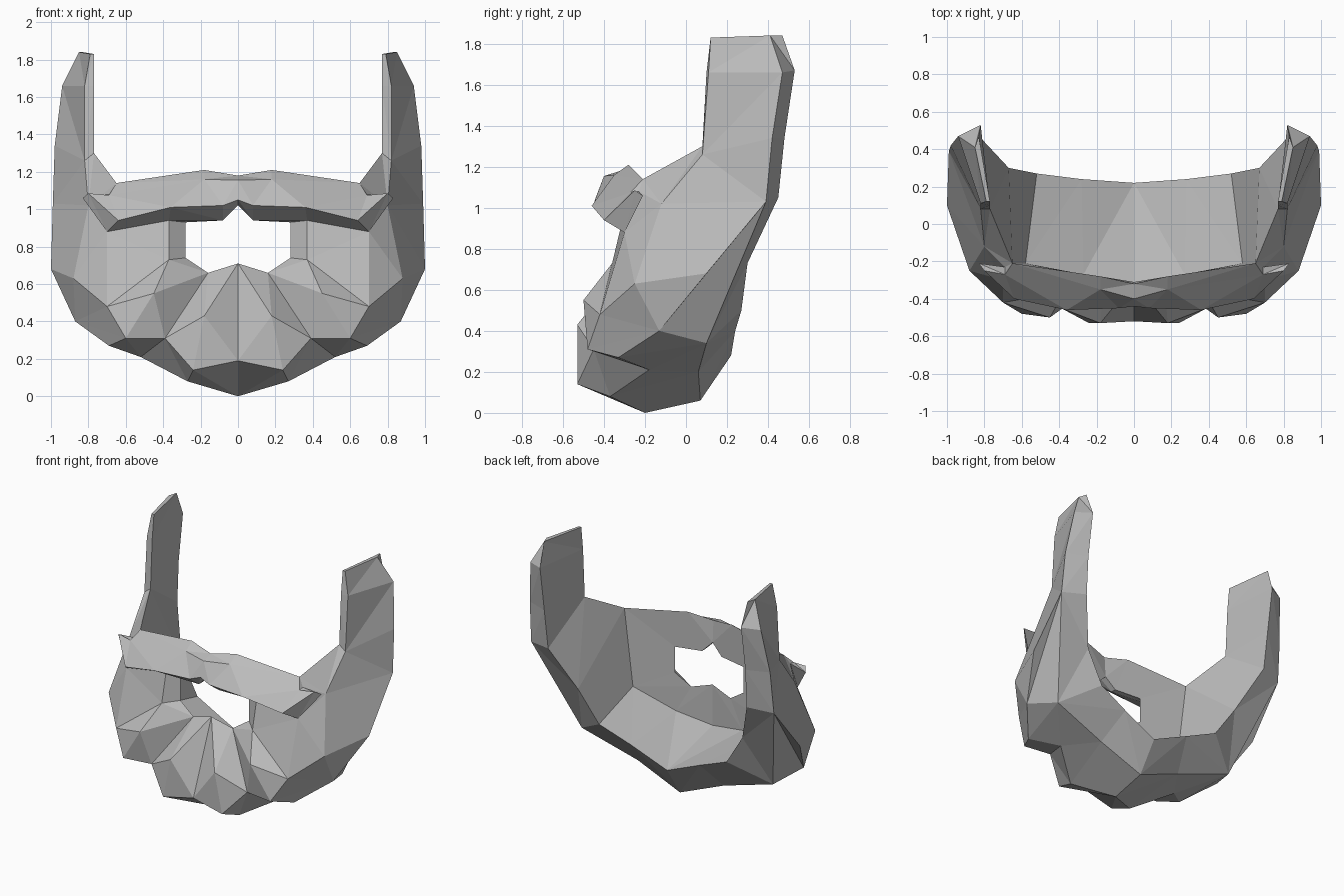
import bpy
import bmesh
from mathutils import Vector

if "Cube" in bpy.data.objects:
    bpy.data.objects.remove(bpy.data.objects["Cube"], do_unlink=True)

hair_grey = bpy.data.materials.new("hair_grey")
hair_grey.use_nodes = True
colour = (0.5, 0.5, 0.5, 1)
hair_grey.diffuse_color = colour
hair_grey.node_tree.nodes["Principled BSDF"].inputs["Base Color"].default_value = colour


def fractions(row):
    """Share of the row's length reached at each of its points."""
    reached = [0.0]
    for start, end in zip(row, row[1:]):
        reached.append(reached[-1] + (Vector(end) - Vector(start)).length)
    return [value / reached[-1] for value in reached]


def face(bm, *points):
    """Add one face, skipping repeated points."""
    unique = list(dict.fromkeys(points))
    if len(unique) > 2:
        bm.faces.new([bm.verts.new(point) for point in unique])


def strip(bm, first, second):
    """Fill between two rows with triangles, keeping pace along both."""
    pace_a, pace_b = fractions(first), fractions(second)
    a = b = 0
    while a < len(first) - 1 or b < len(second) - 1:
        next_a = pace_a[a + 1] if a < len(first) - 1 else 2
        next_b = pace_b[b + 1] if b < len(second) - 1 else 2
        if next_a <= next_b:
            face(bm, first[a], first[a + 1], second[b])
            a += 1
        else:
            face(bm, first[a], second[b + 1], second[b])
            b += 1


def peak(bm, top, ring):
    """Join a raised point to the closed ring around it."""
    for start, end in zip(ring, ring[1:] + ring[:1]):
        face(bm, top, start, end)


def finish(bm, name):
    """Mirror the half across x, weld it and make a flat shaded object."""
    bmesh.ops.remove_doubles(bm, verts=bm.verts[:], dist=0.001)
    geometry = bm.verts[:] + bm.edges[:] + bm.faces[:]
    bmesh.ops.mirror(bm, geom=geometry, axis="X", merge_dist=0.001)
    bmesh.ops.remove_doubles(bm, verts=bm.verts[:], dist=0.001)
    bmesh.ops.recalc_face_normals(bm, faces=bm.faces[:])
    mesh = bpy.data.meshes.new(name)
    bm.to_mesh(mesh)
    bm.free()
    mesh.materials.append(hair_grey)
    part = bpy.data.objects.new(name, mesh)
    bpy.context.collection.objects.link(part)


# Rows of the left half, each running from the sideburn tip to the middle
jaw = [(.85, .41, 1.84), (.94, .47, 1.66), (.98, .42, 1.34), (.99, .39, 1.03),
       (1, .1, .68), (.87, -.13, .4), (.69, -.33, .27), (.52, -.18, .21),
       (.27, -.37, .08), (0, -.2, 0)]
throat = [jaw[3], (.78, .1, .34), (.35, .06, .2), (0, .07, .06)]
back_edge = [(.83, .47, 1.84), (.82, .53, 1.67), (.82, .48, 1.34), (.81, .45, 1.05),
             (.67, .3, .73), (.52, .27, .5), (.28, .24, .4), (0, .22, .28)]
inner = [(.77, .12, 1.83), (.77, .1, 1.66), (.77, .08, 1.3), (.65, -.21, 1.14),
         (.58, -.21, .58), (.27, -.27, .46), (0, -.31, .41)]
cheek = [(.79, .12, 1.83), (.82, .11, 1.66), (.82, .08, 1.26), (.8, -.12, 1.02),
         (.88, -.25, .63), (.7, -.42, .48), (.6, -.48, .31)]

# Rows of the chin tufts and the mouth opening
notch = (.39, -.45, .31)
chin_low = [cheek[6], notch, (.24, -.53, .14), (0, -.52, .19)]
side_tuft, chin_tuft = (.45, -.5, .55), (.18, -.53, .43)
corner = (.37, -.36, .73)
lower_lip = [(.28, -.27, .74), (.16, -.29, .66), (0, -.31, .71)]
upper_lip = [(.7, -.3, .88), (.37, -.31, .94), (.08, -.34, .94), (0, -.36, 1.02)]
upper_lip_in = [(.28, -.27, .93), (.08, -.3, .94), (0, -.31, 1.02)]
top_edge = [inner[3], (.18, -.28, 1.21), (0, -.32, 1.18)]

# Rows of the moustache, which runs out to a short blunt tip
tip, front_tip, tip_root = (.83, -.21, 1.06), (.8, -.25, 1.085), (.69, -.23, 1.08)
brow = [front_tip, (.69, -.27, 1.075), (.18, -.35, 1.16), (0, -.4, 1.155)]
lower_edge = [front_tip, (.64, -.4, .94), (.36, -.46, 1.01), (.08, -.45, 1.02),
              (0, -.44, 1.05)]

beard = bmesh.new()
# Sideburn
face(beard, cheek[0], jaw[0], back_edge[0], inner[0])
strip(beard, cheek[:3], inner[:3])
strip(beard, cheek[:3], jaw[:3])
strip(beard, jaw[:4], back_edge[:4])
strip(beard, back_edge[:3], inner[:3])
# Jaw, throat and inner floor
strip(beard, cheek[2:], jaw[2:7])
strip(beard, jaw[3:], throat)
strip(beard, throat, back_edge[3:])
face(beard, back_edge[2], back_edge[3], inner[2])
face(beard, back_edge[3], back_edge[4], inner[2])
face(beard, back_edge[4], inner[3], inner[2])
face(beard, back_edge[4], back_edge[5], inner[4], inner[3])
strip(beard, back_edge[5:], inner[4:])
# Cheek front
strip(beard, cheek[2:6], [inner[2], inner[3], tip_root, upper_lip[0], corner])
face(beard, upper_lip[0], upper_lip[1], corner)
strip(beard, jaw[6:], chin_low)
# Side tuft and chin tuft
peak(beard, side_tuft, [corner, cheek[5], cheek[6], notch, lower_lip[1]])
peak(beard, chin_tuft, [lower_lip[1]] + chin_low[1:] + [lower_lip[2]])
# Rim of the mouth opening and inner wall
strip(beard, upper_lip[1:], upper_lip_in)
face(beard, corner, lower_lip[0], lower_lip[1])
face(beard, upper_lip[1], upper_lip_in[0], lower_lip[0], corner)
strip(beard, lower_lip, inner[4:])
strip(beard, upper_lip_in, top_edge)
face(beard, upper_lip_in[0], lower_lip[0], inner[4], inner[3])
# Moustache top, front, underside and the back of its tip
strip(beard, [tip, tip_root] + top_edge, brow)
strip(beard, brow, lower_edge)
strip(beard, lower_edge, [tip] + upper_lip)
face(beard, tip, tip_root, upper_lip[0])
finish(beard, "beard_with_moustache")
